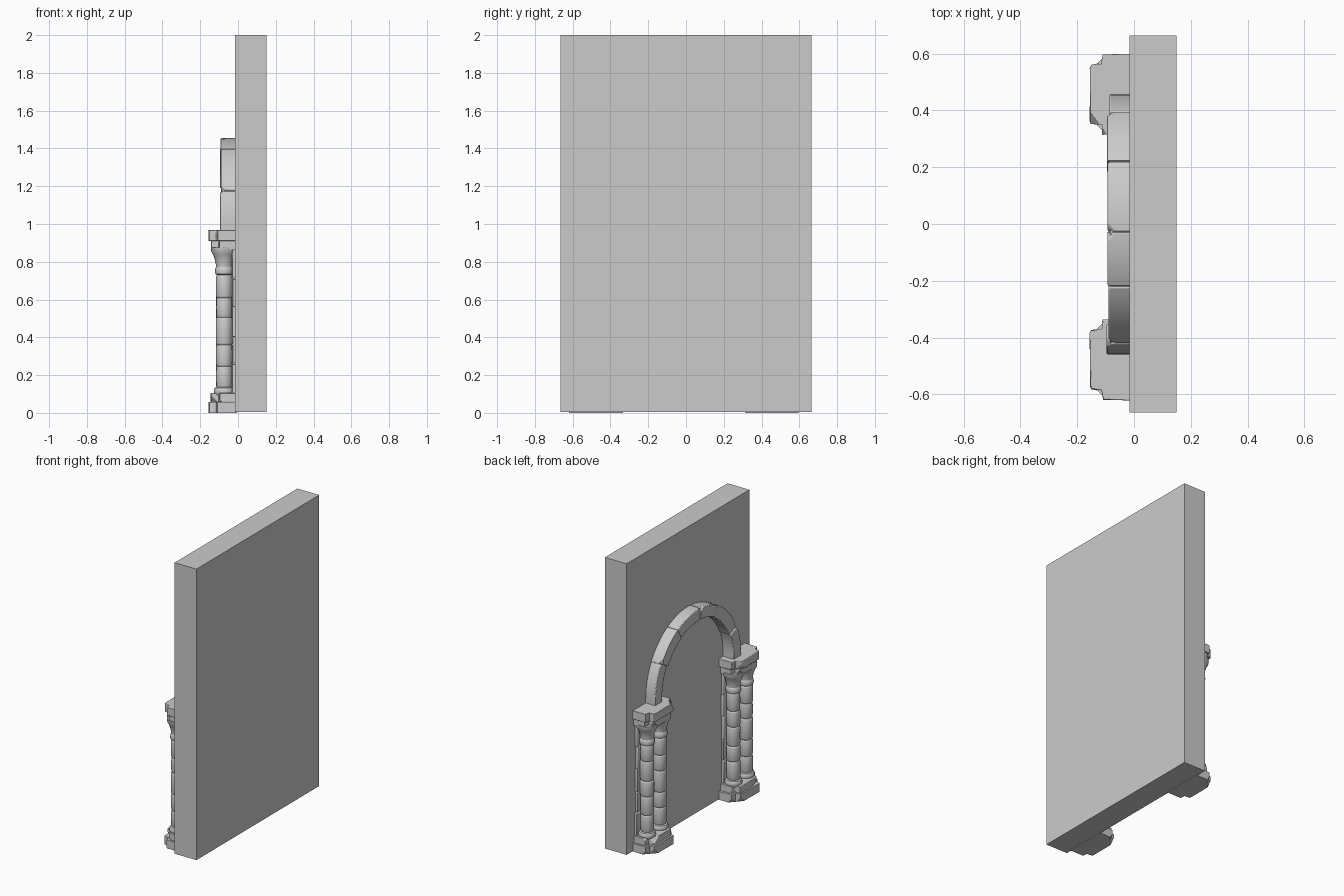
import bpy, bmesh, math, random
from mathutils import Vector

if "Cube" in bpy.data.objects:
    bpy.data.objects.remove(bpy.data.objects["Cube"])

random.seed(4)
FACE = -0.015          # x of the wall face carrying the doorway
INNER = -0.005         # how far trim reaches into the wall


def rnd(a):
    return random.uniform(-a, a)


def finish(name, bm, bevel=0.0):
    bmesh.ops.recalc_face_normals(bm, faces=bm.faces)
    me = bpy.data.meshes.new(name)
    bm.to_mesh(me)
    bm.free()
    ob = bpy.data.objects.new(name, me)
    bpy.context.collection.objects.link(ob)
    if bevel:
        m = ob.modifiers.new("worn_edges", 'BEVEL')
        m.width, m.segments = bevel, 2
        m.limit_method, m.angle_limit = 'ANGLE', math.radians(35)
    return ob


def chip(bm, point, normal):
    """Slice a broken corner off a block and cap the cut."""
    r = bmesh.ops.bisect_plane(bm, geom=bm.verts[:] + bm.edges[:] + bm.faces[:],
                               plane_co=point, plane_no=normal, clear_outer=True)
    edges = [e for e in r['geom_cut'] if isinstance(e, bmesh.types.BMEdge)]
    bmesh.ops.holes_fill(bm, edges=edges, sides=0)


def box(name, lo, hi, bevel=0.0):
    bm = bmesh.new()
    bmesh.ops.create_cube(bm, size=1)
    for v in bm.verts:
        v.co = Vector([lo[i] + (v.co[i] + 0.5) * (hi[i] - lo[i]) for i in range(3)])
    return finish(name, bm, bevel)


def stepped_slab(name, cy, z0, z1, inset):
    """Stone slab with a narrower projecting front, as seen from above."""
    w, n = 0.142 - inset, 0.105 - inset
    xs, xf = -0.115 + inset, -0.155 + inset
    half = [(INNER, w), (xs + 0.005, w), (xs, w - 0.035), (xs - 0.009, n + 0.003),
            (xf + 0.004, n), (xf, n - 0.012)]
    plan = half + [(x, -y) for x, y in reversed(half)]
    bm = bmesh.new()
    base = bm.faces.new([bm.verts.new((x + rnd(.002) * (x < FACE), cy + y + rnd(.003), z0))
                         for x, y in plan])
    r = bmesh.ops.extrude_face_region(bm, geom=[base])
    for v in r['geom']:
        if isinstance(v, bmesh.types.BMVert):
            v.co.z = z1
    # broken front corner
    s, up = random.choice((-1, 1)), random.choice((-1, 1))
    corner = Vector((xf, cy + s * n, z1 if up > 0 else z0))
    no = Vector((-1, s * random.uniform(.6, 1), up * .8)).normalized()
    chip(bm, corner - no * 0.022, no)
    return finish(name, bm, 0.005)


def column(name, cx, cy):
    """Turned shaft made of drums with grooves, base ring and flared capital."""
    joints = [0.137, 0.25, 0.37, 0.495, 0.61, 0.73]
    joints = [z + (rnd(.012) if 0 < i < 5 else 0) for i, z in enumerate(joints)]
    prof = [(.050, .095), (.055, .108), (.055, .122), (.049, .133), (.040, .137)]
    for a, b in zip(joints, joints[1:]):
        r = 0.043 + rnd(.0015)
        prof += [(r - .002, a + .004), (r, a + .010), (r + rnd(.001), (a + b) / 2),
                 (r, b - .010), (r - .002, b - .004), (.038, b)]
    prof += [(.046, .734), (.049, .745), (.047, .765), (.043, .772), (.044, .785),
             (.049, .81), (.059, .838), (.069, .855), (.070, .875)]
    n = 20
    bm = bmesh.new()
    rings = [[bm.verts.new((cx + r * math.cos(2 * math.pi * i / n),
                            cy + r * math.sin(2 * math.pi * i / n), z)) for i in range(n)]
             for r, z in prof]
    for a, b in zip(rings, rings[1:]):
        for i in range(n):
            bm.faces.new((a[i], a[(i + 1) % n], b[(i + 1) % n], b[i]))
    bm.faces.new(rings[0])
    bm.faces.new(rings[-1])
    return finish(name, bm)


def arch_block(name, a0, a1, r0, r1, x0, steps, worn):
    """Curved block of the arch between two angles; end blocks run down to the capital."""
    cz = 0.995
    bm = bmesh.new()
    rows = []
    for i in range(steps + 1):
        a = a0 + (a1 - a0) * i / steps
        rows.append([(r * math.cos(a), cz + r * math.sin(a), x)
                     for r, x in ((r0, INNER), (r1, INNER), (r1, x0), (r0, x0))])
    foot = lambda row: [(y, 0.955, x) for y, z, x in row]
    if a0 < 0.01:
        rows.insert(0, foot(rows[0]))
    if a1 > math.pi - 0.01:
        rows.append(foot(rows[-1]))
    rings = [[bm.verts.new((x, y, z)) for y, z, x in row] for row in rows]
    for p, q in zip(rings, rings[1:]):
        for i in range(4):
            bm.faces.new((p[i], p[(i + 1) % 4], q[(i + 1) % 4], q[i]))
    bm.faces.new(rings[0])
    bm.faces.new(rings[-1])
    if worn:
        # broken corner at one end of the block
        end, rad = random.choice(((a0, -1), (a1, 1))), random.choice((-1, 1))
        a, s = end
        R = Vector((0, math.cos(a), math.sin(a)))
        T = Vector((0, -math.sin(a), math.cos(a)))
        corner = Vector((x0, 0, cz)) + R * (r1 if rad > 0 else r0)
        no = (Vector((-1, 0, 0)) + R * rad + T * s * 0.7).normalized()
        if rad > 0 and 0.02 < a < math.pi - 0.02:
            chip(bm, corner - no * 0.014, no)
    return finish(name, bm, 0.005 if worn else 0)


# wall
box("wall", (FACE, -0.665, 0.004), (0.15, 0.665, 2.0))

# paired columns on stepped bases, both sides of the doorway
for side, cy in (("left", 0.457), ("right", -0.478)):
    stepped_slab(f"plinth_{side}", cy, 0.0, 0.058, 0.0)
    stepped_slab(f"upper_plinth_{side}", cy, 0.056, 0.105, 0.012)
    for k, dy in enumerate((-0.068, 0.068)):
        column(f"column_{side}_{k + 1}", -0.073, cy + dy)
    # flat stones behind the columns
    zs = [0.10, 0.26, 0.40, 0.56, 0.71, 0.87]
    for k in range(5):
        box(f"backing_stone_{side}_{k + 1}", (-0.031 + rnd(.003), cy - 0.118 + rnd(.006), zs[k] + .001),
            (INNER, cy + 0.118 + rnd(.006), zs[k + 1] - .001), 0.004)
    # top slabs
    stepped_slab(f"lower_abacus_{side}", cy, 0.862, 0.912, 0.012)
    stepped_slab(f"abacus_{side}", cy, 0.910, 0.967, 0.0)

# arch stones over a slightly smaller core that closes the joints
cuts = [0, 0.17, 0.34, 0.52, 0.66, 0.87, 1.0]
cuts = [c * math.pi for c in cuts]
arch_block("arch_core", 0, math.pi, 0.385, 0.453, -0.084, 40, False)
for k, (a, b) in enumerate(zip(cuts, cuts[1:])):
    arch_block(f"arch_stone_{k + 1}", a + (.004 if k else 0), b - (.004 if k < 5 else 0),
               0.378 + rnd(.003), 0.459 + rnd(.003), -0.092 + rnd(.006), 8, True)

# smooth round parts, keep stone edges crisp
bpy.ops.object.select_all(action='DESELECT')
for ob in bpy.context.scene.objects:
    ob.select_set(True)
    bpy.context.view_layer.objects.active = ob
bpy.ops.object.shade_smooth_by_angle(angle=math.radians(32))
